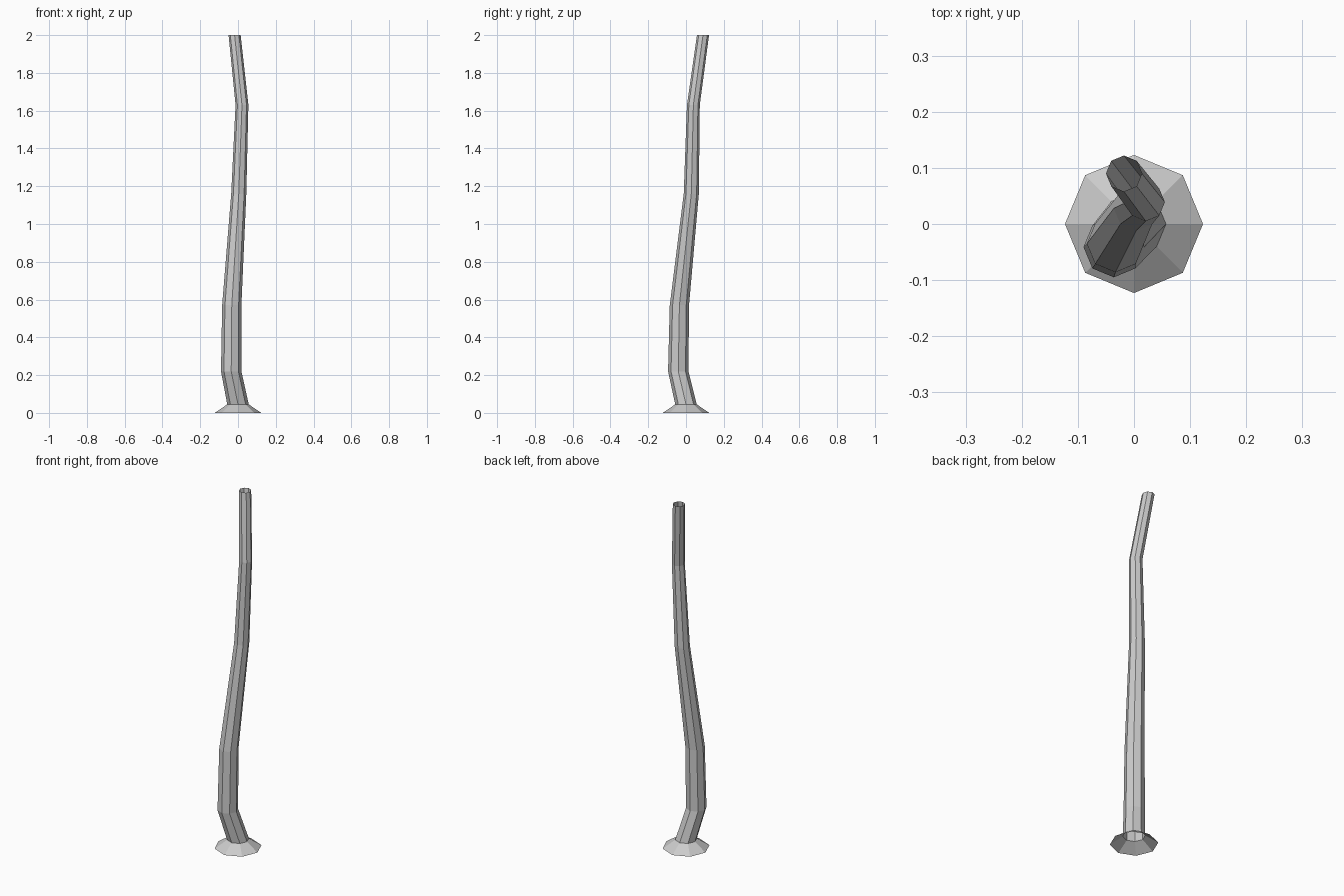
import bpy, bmesh
from math import cos, sin, tau

if "Cube" in bpy.data.objects:
    bpy.data.objects.remove(bpy.data.objects["Cube"])

SIDES = 8

# Centre line of the bent trunk: x, y, z, radius
RINGS = [
    (0, 0, 0, 0.123),
    (0, 0, 0.045, 0.057),
    (-0.036, -0.041, 0.22, 0.054),
    (-0.033, -0.035, 0.57, 0.051),
    (0.004, 0.028, 1.16, 0.040),
    (0.021, 0.039, 1.63, 0.034),
    (-0.018, 0.090, 2.0, 0.032),
]


def add_ring(bm, x, y, z, r):
    return [bm.verts.new((x + r * cos(tau * i / SIDES),
                          y + r * sin(tau * i / SIDES), z))
            for i in range(SIDES)]


# Trunk with flared foot, open at both ends
bm = bmesh.new()
loops = [add_ring(bm, *ring) for ring in RINGS]
for low, high in zip(loops, loops[1:]):
    for i in range(SIDES):
        j = (i + 1) % SIDES
        bm.faces.new((low[i], low[j], high[j], high[i]))

mesh = bpy.data.meshes.new("trunk")
bm.to_mesh(mesh)
bm.free()
trunk = bpy.data.objects.new("trunk", mesh)
bpy.context.collection.objects.link(trunk)
